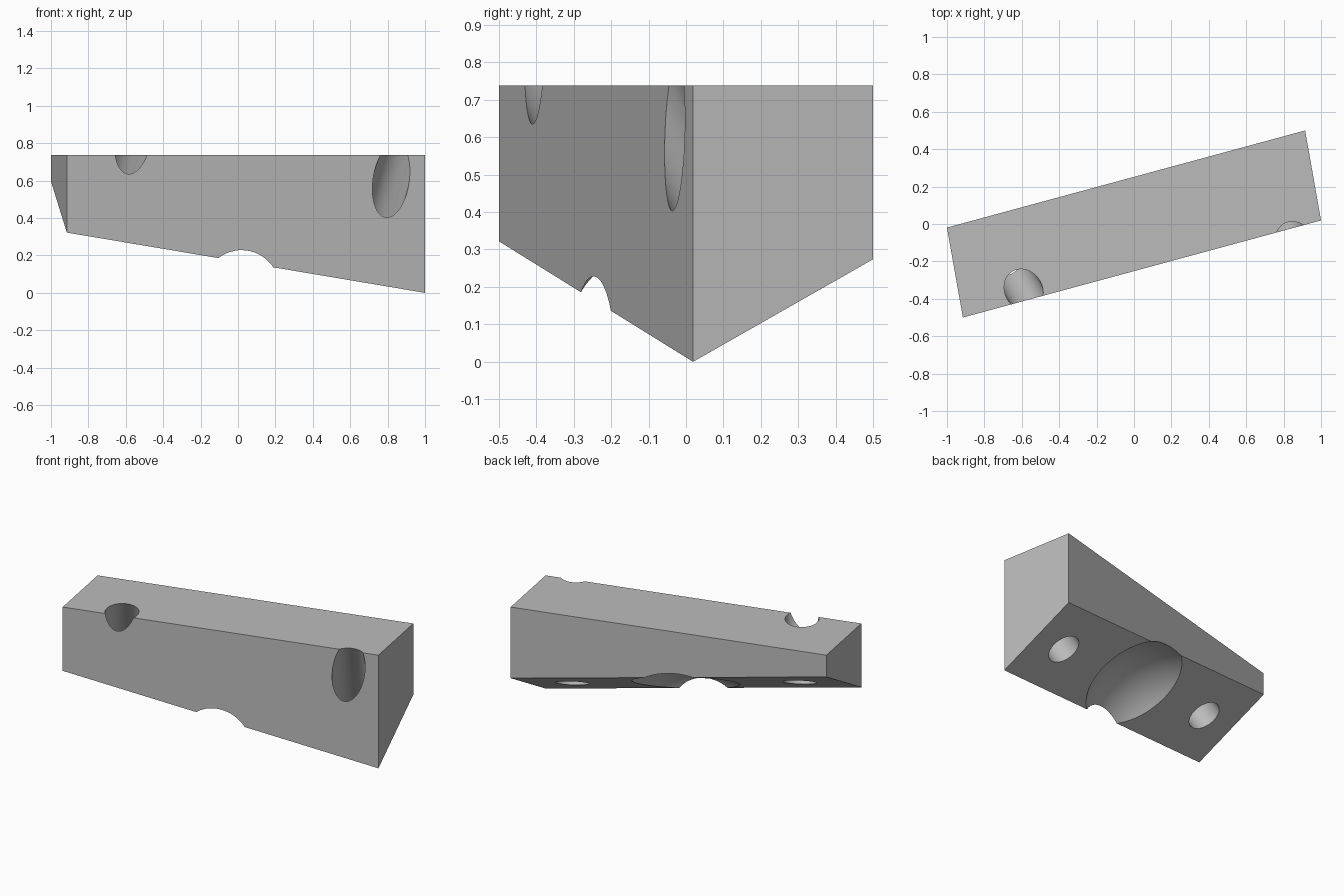
import bpy, bmesh
from mathutils import Vector, Matrix

cube = bpy.data.objects.get("Cube")
if cube:
    bpy.data.objects.remove(cube, do_unlink=True)

# Overall shape: a tilted rectangular mounting face, walls rising to a level top
TOP = 0.738
HOLE_RADIUS = 0.1
DOME_RADIUS, DOME_DEPTH = 0.461, 0.332
base = [Vector(p) for p in ((-0.915, -0.5, 0.322), (1, 0.019, 0),
                            (0.915, 0.5, 0.274), (-1, -0.019, 0.596))]
center = sum(base, Vector()) / 4
along = base[0] - base[1]
across = base[2] - base[1]
normal = across.cross(along).normalized()
if normal.z < 0:
    normal.negate()
turn = normal.to_track_quat('Z', 'Y').to_matrix().to_4x4()

# Single grey finish
grey = bpy.data.materials.new("mid_grey")
grey.use_nodes = True
color = (0.5, 0.5, 0.5, 1)
grey.diffuse_color = color
grey.node_tree.nodes["Principled BSDF"].inputs["Base Color"].default_value = color


def add_object(name, bm):
    bmesh.ops.recalc_face_normals(bm, faces=bm.faces)
    mesh = bpy.data.meshes.new(name)
    bm.to_mesh(mesh)
    bm.free()
    mesh.materials.append(grey)
    obj = bpy.data.objects.new(name, mesh)
    bpy.context.collection.objects.link(obj)
    return obj


# Wedge block
bm = bmesh.new()
low = [bm.verts.new(p) for p in base]
high = [bm.verts.new((p.x, p.y, TOP)) for p in base]
bm.faces.new(low)
bm.faces.new(high)
for i in range(4):
    j = (i + 1) % 4
    bm.faces.new((low[i], low[j], high[j], high[i]))
block = add_object("wedge_block", bm)

# Screw hole cutters, square to the mounting face
cutters = []
for side, name in ((-1, "left_hole_cutter"), (1, "right_hole_cutter")):
    bm = bmesh.new()
    spot = center + along * 0.36 * side + normal * 0.5
    bmesh.ops.create_cone(bm, cap_ends=True, segments=64, radius1=HOLE_RADIUS,
                          radius2=HOLE_RADIUS, depth=1.4,
                          matrix=Matrix.Translation(spot) @ turn)
    cutters.append(add_object(name, bm))

# Round hollow in the middle of the mounting face
bm = bmesh.new()
bmesh.ops.create_uvsphere(bm, u_segments=96, v_segments=48, radius=DOME_RADIUS,
                          matrix=Matrix.Translation(center - normal * DOME_DEPTH) @ turn)
cutters.append(add_object("hollow_cutter", bm))

# Cut the block, then discard the cutters
bpy.ops.object.select_all(action='DESELECT')
bpy.context.view_layer.objects.active = block
block.select_set(True)
for cutter in cutters:
    cutter.hide_render = True
    mod = block.modifiers.new(cutter.name, 'BOOLEAN')
    mod.operation = 'DIFFERENCE'
    mod.solver = 'EXACT'
    mod.object = cutter
    bpy.ops.object.modifier_apply(modifier=mod.name)
    bpy.data.objects.remove(cutter, do_unlink=True)

bpy.ops.object.shade_smooth_by_angle(angle=0.35)
